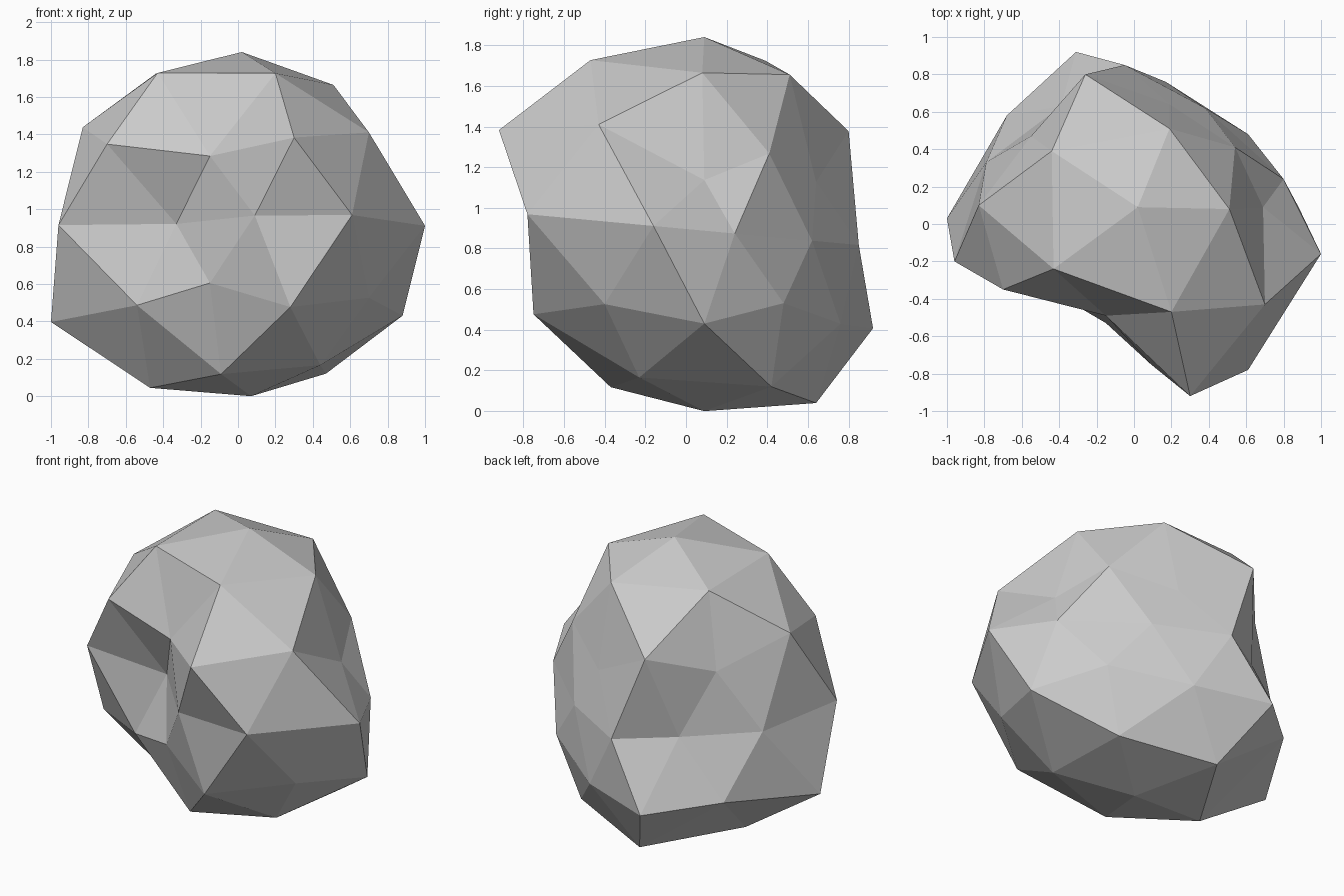
import bpy, bmesh, math
from mathutils import Vector

if "Cube" in bpy.data.objects:
    bpy.data.objects.remove(bpy.data.objects["Cube"])

CENTRE = Vector((.05, .09))

# Boulder rings: sphere height, first angle, (base height, rise with radius, tilt in x,
# tilt in y), then the plan outline. Heights follow from the rule in ring_height.
RINGS = [
    (-.851, -36, (.10, 0, .11, -.075),
     [(.44, -.23), (.47, .42), (-.11, .64), (-.47, .05), (-.09, -.37)]),
    (-.526, 0, (.46, 0, -.03, -.033),
     [(.88, .09), (.17, .76), (-.68, .58), (-.54, -.30), (.28, -.75)]),
    (-.447, -36, (.858, -.437, 0, -.06),
     [(.70, -.40), (.61, .48), (-.31, .92), (-1.0, .03), (-.15, -.53)]),
    (0, -18, (.896, 0, 0, -.093),
     [(1.0, -.16), (.80, .24), (.38, .62), (-.05, .85), (-.39, .63),
      (-.79, .33), (-.96, -.20), (-.33, -.27), (.09, -.75), (.61, -.78)]),
    (.447, 0, (.823, .555, -.06, 0),
     [(.69, .09), (.19, .64), (-.55, .47), (-.70, -.35), (.30, -.92)]),
    (.526, -36, (.93, .577, 0, 0),
     [(.70, -.43), (.54, .41), (-.26, .80), (-.83, .10), (-.15, -.49)]),
    (.851, 0, (1.425, .52, 0, 0),
     [(.51, .08), (.19, .51), (-.44, .39), (-.43, -.24), (.20, -.47)]),
]


def ring_height(x, y, base, rise, tilt_x, tilt_y):
    """Points further out sit further from the middle, on a gently tilted ring."""
    return base + rise * (Vector((x, y)) - CENTRE).length + tilt_x * x + tilt_y * y


# Pair each direction on the unit sphere with its weathered position
targets = [(Vector((0, 0, -1)), Vector((.07, .09, 0))),
           (Vector((0, 0, 1)), Vector((.02, .09, 1.84)))]
for height, start, rule, outline in RINGS:
    radius = math.sqrt(1 - height * height)
    for i, (x, y) in enumerate(outline):
        a = math.radians(start + i * 360 / len(outline))
        targets.append((Vector((radius * math.cos(a), radius * math.sin(a), height)),
                        Vector((x, y, ring_height(x, y, *rule)))))

# Boulder: a faceted icosphere pushed and dented into shape
bm = bmesh.new()
bmesh.ops.create_icosphere(bm, subdivisions=2, radius=1)
for v in bm.verts:
    direction = v.co.normalized()
    v.co = max(targets, key=lambda t: t[0].dot(direction))[1]
bmesh.ops.recalc_face_normals(bm, faces=bm.faces[:])
mesh = bpy.data.meshes.new("boulder")
bm.to_mesh(mesh)
bm.free()

# Stone colour
stone = bpy.data.materials.new("grey stone")
stone.diffuse_color = (.6, .6, .6, 1)
stone.use_nodes = True
stone.node_tree.nodes["Principled BSDF"].inputs["Base Color"].default_value = stone.diffuse_color
mesh.materials.append(stone)
bpy.context.collection.objects.link(bpy.data.objects.new("boulder", mesh))
